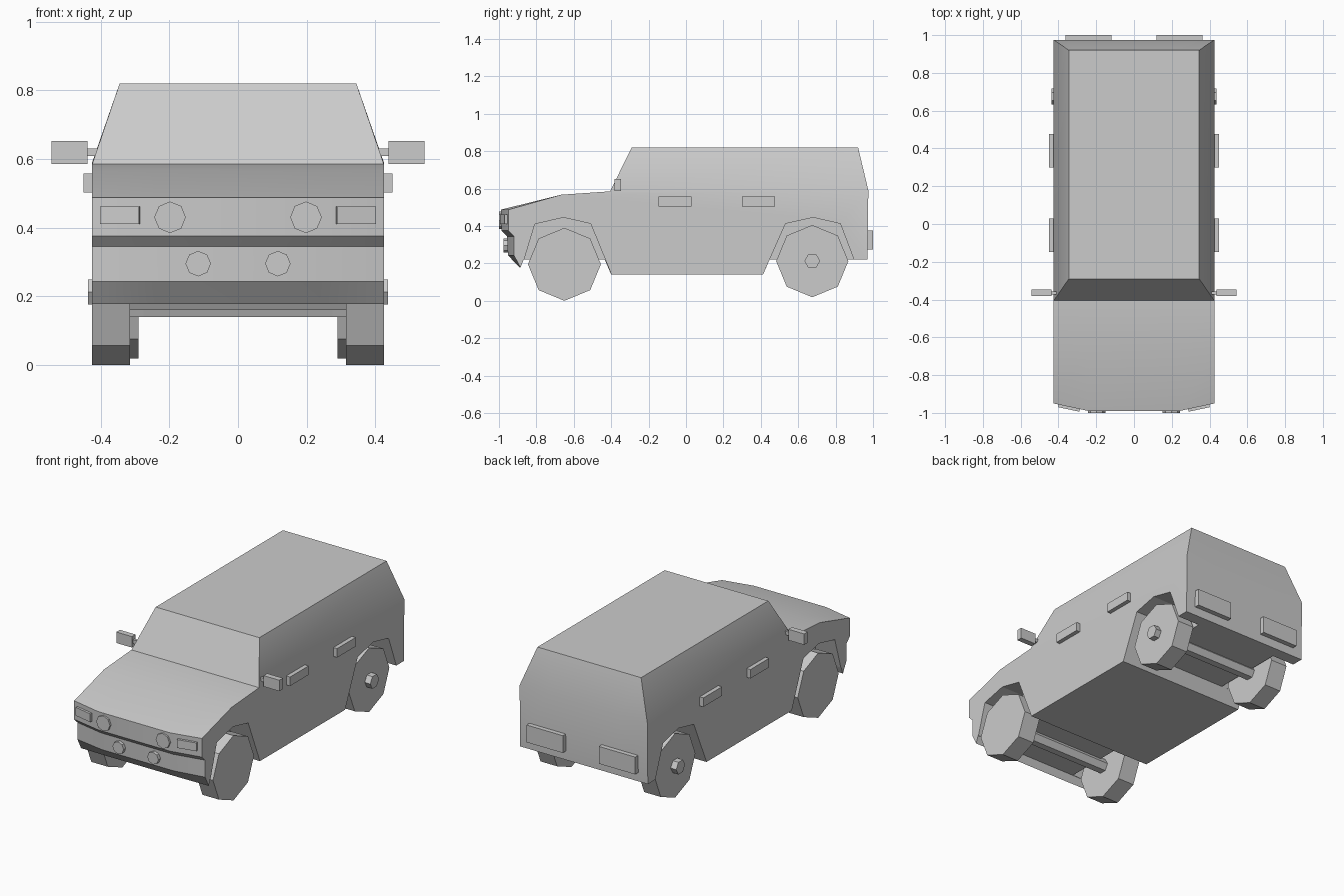
import bpy, bmesh
from math import sin, cos, pi, radians

if "Cube" in bpy.data.objects:
    bpy.data.objects.remove(bpy.data.objects["Cube"])


def make(name, bm):
    bmesh.ops.recalc_face_normals(bm, faces=bm.faces[:])
    me = bpy.data.meshes.new(name)
    bm.to_mesh(me)
    bm.free()
    ob = bpy.data.objects.new(name, me)
    bpy.context.collection.objects.link(ob)
    return ob


def ngon(a, b, r, n, phase=pi / 2):
    return [(a + r * cos(phase + 2 * pi * i / n), b + r * sin(phase + 2 * pi * i / n)) for i in range(n)]


def prism(name, pts, lo, hi, axis='x'):
    """Extrude a (y,z) profile along x, or an (x,z) profile along y."""
    bm = bmesh.new()
    put = (lambda p, t: (t, p[0], p[1])) if axis == 'x' else (lambda p, t: (p[0], t, p[1]))
    A, B = ([bm.verts.new(put(p, t)) for p in pts] for t in (lo, hi))
    bm.faces.new(A)
    bm.faces.new(B)
    for i in range(len(pts)):
        j = (i + 1) % len(pts)
        bm.faces.new((A[i], A[j], B[j], B[i]))
    return make(name, bm)


def box(name, x, y, z, rot=0):
    bm = bmesh.new()
    bmesh.ops.create_cube(bm, size=1)
    bmesh.ops.scale(bm, vec=(x[1] - x[0], y[1] - y[0], z[1] - z[0]), verts=bm.verts)
    ob = make(name, bm)
    ob.location = (sum(x) / 2, sum(y) / 2, sum(z) / 2)
    ob.rotation_euler.z = rot
    return ob


# Body: side profile as (centre y, outer y, z, outer x), lofted over four columns
W, IN = 0.425, 0.24
profile = [
    (-0.406, -0.406, 0.585, W), (-0.29, -0.29, 0.82, 0.345),   # windscreen
    (0.92, 0.92, 0.82, 0.345), (0.975, 0.975, 0.59, W),        # roof, tail
    (0.97, 0.97, 0.22, W), (0.447, 0.447, 0.22, W),
    (0.412, 0.412, 0.14, W), (-0.40, -0.40, 0.14, W),          # floor
    (-0.435, -0.435, 0.22, W), (-0.868, -0.868, 0.22, W),
    (-0.888, -0.885, 0.177, W), (-0.952, -0.92, 0.243, W),     # bumper
    (-0.957, -0.92, 0.345, W), (-0.987, -0.95, 0.375, W),
    (-0.99, -0.95, 0.487, W), (-0.667, -0.667, 0.567, W),      # nose, bonnet
]
bm = bmesh.new()
cols = []
for s, outer in ((-1, True), (-1, False), (1, False), (1, True)):
    cols.append([bm.verts.new((s * (x if outer else IN), yo if outer else yc, z))
                 for yc, yo, z, x in profile])
n = len(profile)
for a, b in zip(cols, cols[1:]):
    for i in range(n):
        j = (i + 1) % n
        bm.faces.new((a[i], a[j], b[j], b[i]))
for c in (cols[0], cols[3]):
    bm.faces.new(c[0:4])
    bm.faces.new([c[0]] + c[3:])
body = make("body", bm)

# Wheel arches cut into both sides
front_arch = [(-0.382, 0.10), (-0.51, 0.412), (-0.655, 0.445), (-0.808, 0.41), (-0.867, 0.215), (-0.862, 0.10)]
rear_arch = [(0.394, 0.10), (0.532, 0.412), (0.68, 0.445), (0.825, 0.412), (0.90, 0.215), (0.93, 0.10)]
bpy.context.view_layer.objects.active = body
body.select_set(True)
for arch in (front_arch, rear_arch):
    for s in (-1, 1):
        cutter = prism("arch_cutter", arch, s * 0.275, s * 0.6)
        cutter.hide_render = True
        m = body.modifiers.new("arch", 'BOOLEAN')
        m.operation, m.solver, m.object = 'DIFFERENCE', 'EXACT', cutter
        bpy.ops.object.modifier_apply(modifier=m.name)
        bpy.data.objects.remove(cutter)
bpy.ops.object.shade_smooth_by_angle(angle=radians(25))

# Axles: the rear one pokes through its wheels as hubs
prism("front_axle", ngon(-0.65, 0.197, 0.042, 6, 0), -0.36, 0.36)
prism("rear_axle", ngon(0.675, 0.213, 0.042, 6, 0), -0.437, 0.437)

for s, side in ((-1, "left"), (1, "right")):
    # Wheels
    prism("front_wheel_" + side, ngon(-0.65, 0.195, 0.195, 8), s * 0.315, s * 0.425)
    prism("rear_wheel_" + side, ngon(0.675, 0.212, 0.193, 8), s * 0.29, s * 0.40)
    # Door handles
    for y in (-0.148, 0.30):
        box("door_handle_" + side, sorted((s * 0.41, s * 0.45)), (y, y + 0.177), (0.503, 0.557))
    # Mirrors
    box("mirror_" + side, sorted((s * 0.438, s * 0.543)), (-0.382, -0.348), (0.586, 0.652))
    box("mirror_arm_" + side, sorted((s * 0.395, s * 0.44)), (-0.373, -0.357), (0.608, 0.63))
    # Lamps
    prism("headlight_" + side, ngon(s * 0.198, 0.43, 0.046, 8), -1.0, -0.96, 'y')
    box("indicator_" + side, sorted((s * 0.285, s * 0.40)), (-0.982, -0.955), (0.411, 0.461), s * 0.21)
    prism("fog_lamp_" + side, ngon(s * 0.116, 0.295, 0.037, 8), -0.975, -0.93, 'y')
    box("tail_lamp_" + side, sorted((s * 0.12, s * 0.362)), (0.95, 1.0), (0.273, 0.377))
